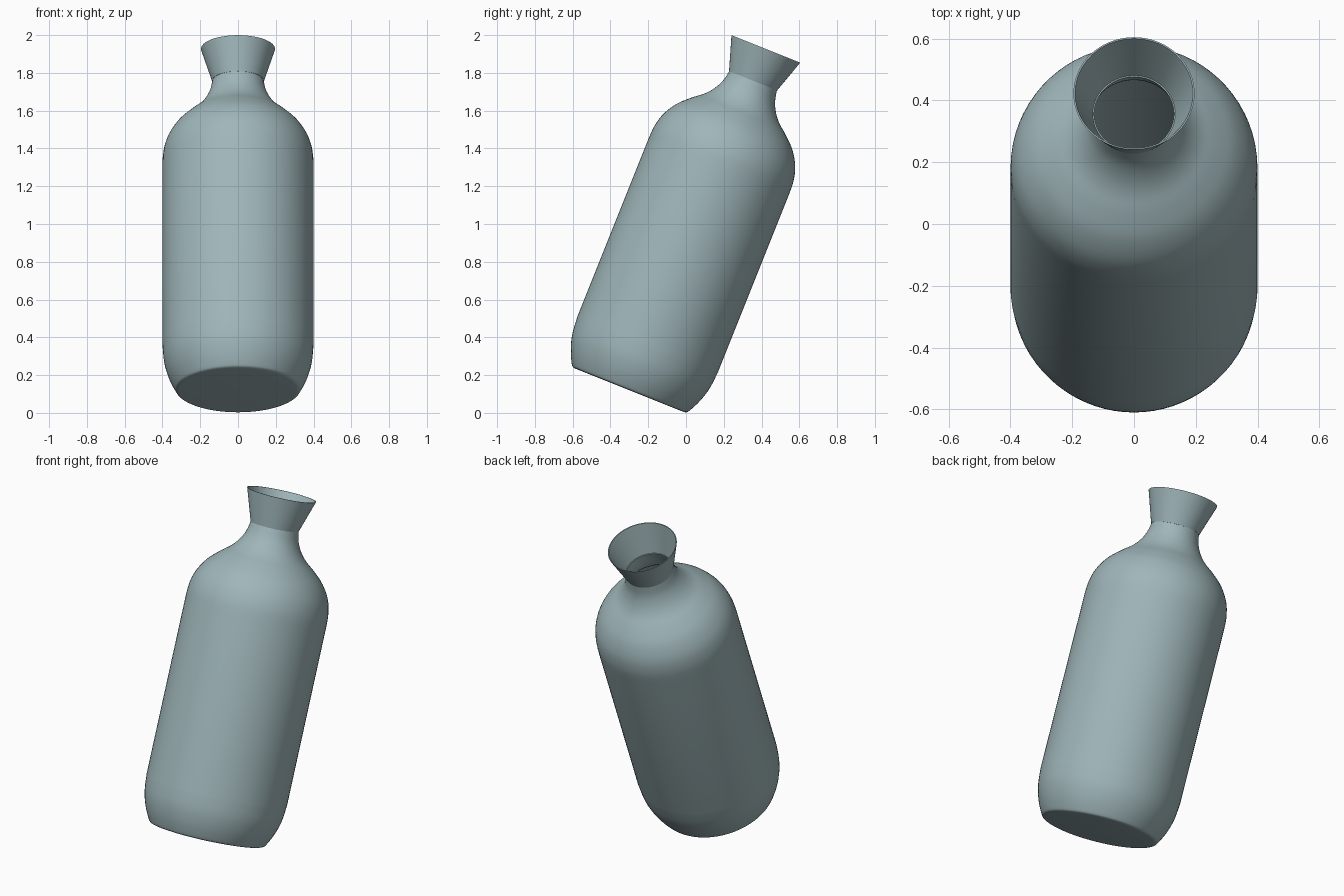
import bpy, bmesh, math
from mathutils import Matrix, Vector

if "Cube" in bpy.data.objects:
    bpy.data.objects.remove(bpy.data.objects["Cube"])

SEG = 72
WALL = 0.006
TILT = math.radians(21.8)

glaze = bpy.data.materials.new("grey_blue_glaze")
glaze.diffuse_color = (0.35, 0.47, 0.49, 1)
glaze.use_nodes = True
glaze.node_tree.nodes["Principled BSDF"].inputs["Base Color"].default_value = glaze.diffuse_color


def smooth_curve(pts, steps=4):
    """Catmull-Rom curve through (radius, height) points."""
    p = [Vector(q) for q in pts]
    p = [p[0]] + p + [p[-1]]
    out = []
    for a, b, c, d in zip(p, p[1:], p[2:], p[3:]):
        for i in range(steps):
            t = i / steps
            out.append(0.5 * (2 * b + (c - a) * t + (2 * a - 5 * b + 4 * c - d) * t * t
                              + (3 * b - a - 3 * c + d) * t ** 3))
    out.append(p[-1])
    return [tuple(v) for v in out]


def lathe(name, profile, closed=False):
    """Spin a (radius, height) profile about the tilted bottle axis."""
    bm = bmesh.new()
    rings = []
    for r, h in profile:
        if r < 1e-5:
            rings.append([bm.verts.new((0, 0, h))] * SEG)
        else:
            rings.append([bm.verts.new((r * math.cos(2 * math.pi * i / SEG),
                                        r * math.sin(2 * math.pi * i / SEG), h))
                          for i in range(SEG)])
    pairs = list(zip(rings, rings[1:]))
    if closed:
        pairs.append((rings[-1], rings[0]))
    for lo, hi in pairs:
        for i in range(SEG):
            j = (i + 1) % SEG
            bm.faces.new(list(dict.fromkeys((lo[i], lo[j], hi[j], hi[i]))))
    bmesh.ops.recalc_face_normals(bm, faces=bm.faces)
    # lean backwards, resting on the edge of the base
    bm.transform(Matrix.Translation((0, -0.3, 0.12)) @ Matrix.Rotation(-TILT, 4, 'X'))
    me = bpy.data.meshes.new(name)
    bm.to_mesh(me)
    bm.free()
    me.materials.append(glaze)
    ob = bpy.data.objects.new(name, me)
    bpy.context.collection.objects.link(ob)
    bpy.ops.object.select_all(action='DESELECT')
    ob.select_set(True)
    bpy.context.view_layer.objects.active = ob
    bpy.ops.object.shade_smooth_by_angle(angle=math.radians(35))
    return ob


# bottle body: rounded foot, straight side, domed shoulder, narrow neck
foot = smooth_curve([(0.305, 0), (0.322, 0.003), (0.336, 0.018), (0.368, 0.085),
                     (0.391, 0.165), (0.4, 0.26)])
shoulder = smooth_curve([(0.4, 1.28), (0.396, 1.35), (0.376, 1.425), (0.331, 1.5),
                         (0.27, 1.56), (0.215, 1.605), (0.177, 1.65),
                         (0.149, 1.705), (0.135, 1.768)])
outer = foot + shoulder
inner = [(r - WALL, max(h, WALL)) for r, h in reversed(outer)]
lathe("bottle_body", [(0, 0)] + outer + inner + [(0, WALL)])

# flared spout: thin open cone on the neck
lathe("flared_spout", [(0.137, 1.764), (0.196, 1.946), (0.191, 1.946), (0.132, 1.764)],
      closed=True)
